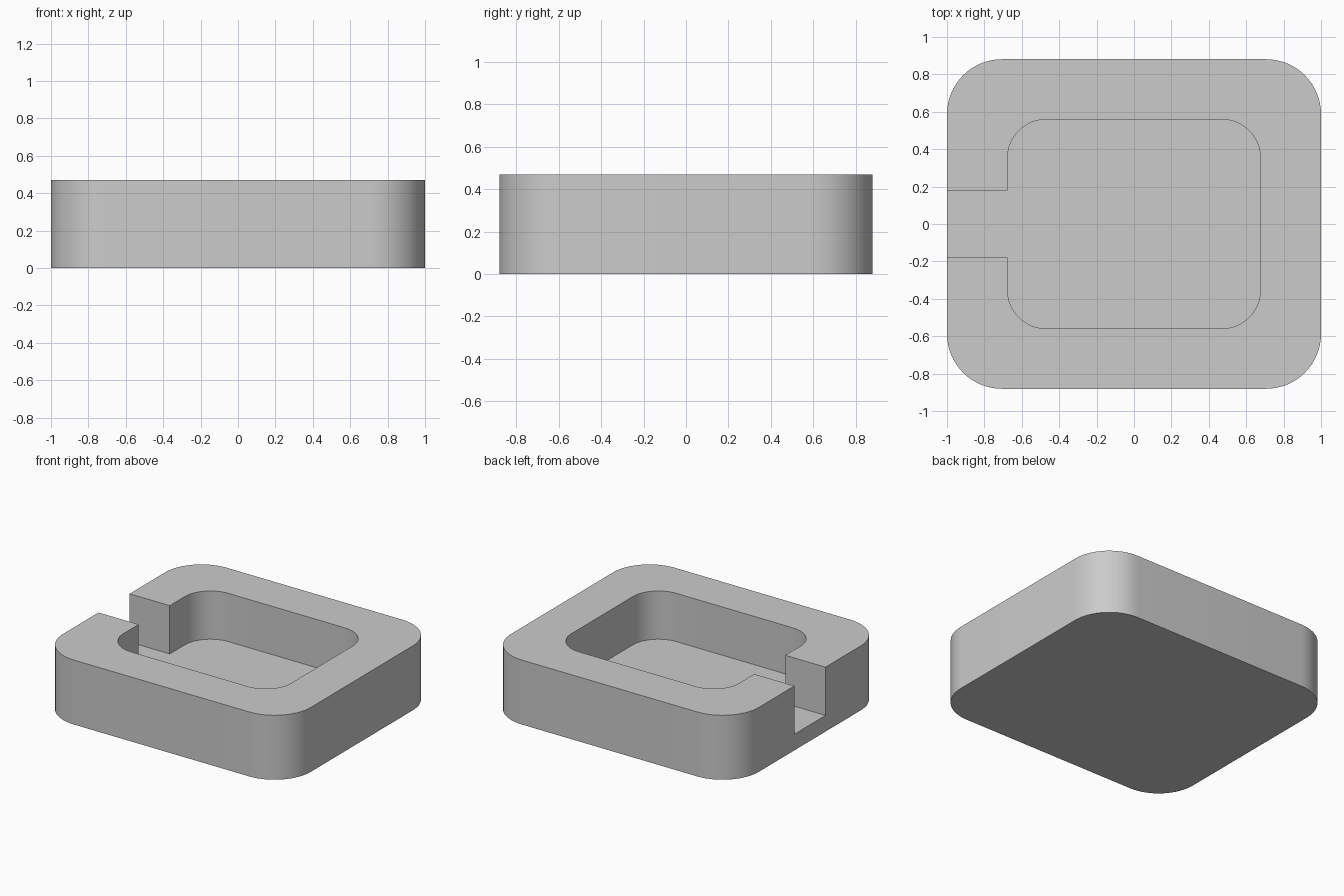
import bpy
import bmesh
from math import cos, sin, pi, radians

HEIGHT, FLOOR = 0.47, 0.118
SLOT = 0.179  # half width of the side opening

if "Cube" in bpy.data.objects:
    bpy.data.objects.remove(bpy.data.objects["Cube"])


def rounded_rect(hx, hy, r, steps=16):
    """Counter-clockwise outline starting and ending on the -x side."""
    points = []
    for i, (sx, sy) in enumerate([(-1, -1), (1, -1), (1, 1), (-1, 1)]):
        for k in range(steps + 1):
            a = pi + (i + k / steps) * pi / 2
            points.append((sx * (hx - r) + r * cos(a), sy * (hy - r) + r * sin(a)))
    return points


def prism(name, outline, z0, z1):
    bm = bmesh.new()
    base = bm.faces.new([bm.verts.new((x, y, z0)) for x, y in outline])
    side = bmesh.ops.extrude_face_region(bm, geom=[base])
    top = [g for g in side["geom"] if isinstance(g, bmesh.types.BMVert)]
    bmesh.ops.translate(bm, verts=top, vec=(0, 0, z1 - z0))
    bmesh.ops.recalc_face_normals(bm, faces=bm.faces)
    mesh = bpy.data.meshes.new(name)
    bm.to_mesh(mesh)
    bm.free()
    obj = bpy.data.objects.new(name, mesh)
    bpy.context.collection.objects.link(obj)
    return obj


# Plain grey material
grey = bpy.data.materials.new("plain_grey")
grey.use_nodes = True
colour = (0.6, 0.6, 0.6, 1)
grey.diffuse_color = colour
grey.node_tree.nodes["Principled BSDF"].inputs["Base Color"].default_value = colour

# Solid block with rounded corners
tray = prism("tray", rounded_rect(1, 0.881, 0.294), 0, HEIGHT)
tray.data.materials.append(grey)

# Pocket and side opening as one cutter
pocket_x = 0.676
outline = rounded_rect(pocket_x, 0.559, 0.206)
outline += [(-pocket_x, SLOT), (-1.2, SLOT), (-1.2, -SLOT), (-pocket_x, -SLOT)]
cutter = prism("pocket_cutter", outline, FLOOR, HEIGHT + 0.2)
cutter.data.materials.append(grey)

# Cut the pocket, then discard the cutter
cut = tray.modifiers.new("pocket", "BOOLEAN")
cut.operation = "DIFFERENCE"
cut.solver = "EXACT"
cut.object = cutter
bpy.ops.object.select_all(action="DESELECT")
bpy.context.view_layer.objects.active = tray
tray.select_set(True)
bpy.ops.object.modifier_apply(modifier=cut.name)
bpy.data.objects.remove(cutter)

# Smooth corners, sharp rims
bpy.ops.object.shade_smooth_by_angle(angle=radians(30))
